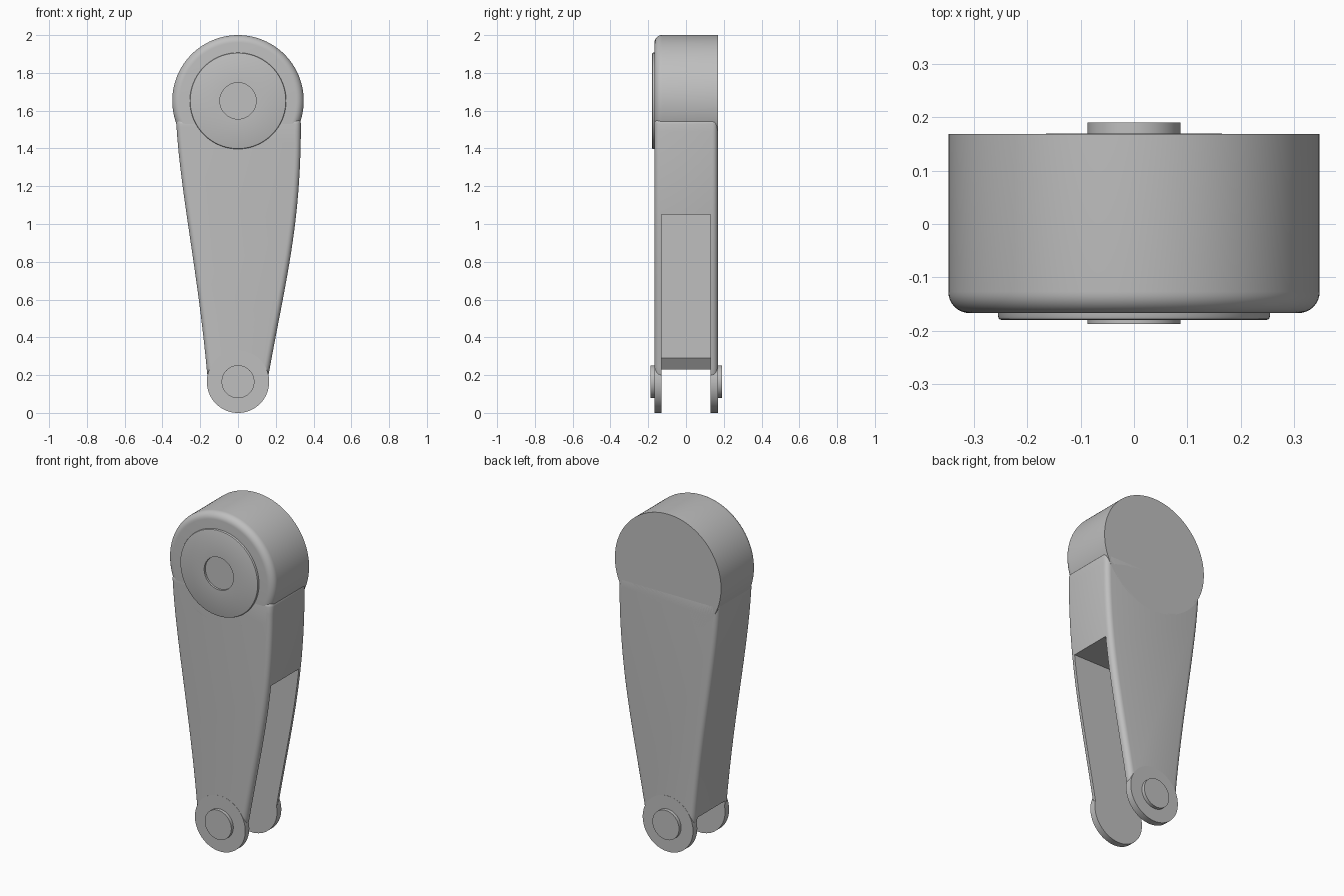
import bpy, math
from mathutils import Vector

cube = bpy.data.objects.get("Cube")
if cube:
    bpy.data.objects.remove(cube, do_unlink=True)

grey = bpy.data.materials.new("plain grey")
grey.use_nodes = True
GREY = (0.52, 0.52, 0.52, 1)
grey.diffuse_color = GREY
grey.node_tree.nodes["Principled BSDF"].inputs["Base Color"].default_value = GREY

HUB_Z, PIN_Z = 1.652, 0.165
FRONT, BACK, SLOT = -0.167, 0.169, 0.13


def make(name, verts, faces):
    mesh = bpy.data.meshes.new(name)
    mesh.from_pydata(verts, [], faces)
    mesh.materials.append(grey)
    ob = bpy.data.objects.new(name, mesh)
    bpy.context.collection.objects.link(ob)
    return ob


def activate(ob):
    bpy.ops.object.select_all(action='DESELECT')
    ob.select_set(True)
    bpy.context.view_layer.objects.active = ob


def smooth(ob, degrees=30):
    activate(ob)
    bpy.ops.object.shade_smooth_by_angle(angle=math.radians(degrees))


def lathe(name, profile, z, n=96):
    """Turn (radius, y) points, listed front to back, about a y axis at height z."""
    verts, faces = [], []
    for r, y in profile:
        for i in range(n):
            a = math.tau * i / n
            verts.append((r * math.cos(a), y, z + r * math.sin(a)))
    for k in range(len(profile) - 1):
        for i in range(n):
            j = (i + 1) % n
            faces.append((k * n + i, k * n + j, k * n + n + j, k * n + n + i))
    faces.append(tuple(range(n))[::-1])
    last = (len(profile) - 1) * n
    faces.append(tuple(range(last, last + n)))
    for f in range(len(faces)):
        faces[f] = faces[f][::-1]
    ob = make(name, verts, faces)
    smooth(ob)
    return ob


def prism(name, outline, y0, y1):
    """Extrude a counterclockwise (x, z) outline along y."""
    n = len(outline)
    verts = [(x, y, z) for y in (y0, y1) for x, z in outline]
    faces = [tuple(range(n)), tuple(range(2 * n - 1, n - 1, -1))]
    faces += [(i, i + n, (i + 1) % n + n, (i + 1) % n) for i in range(n)]
    return make(name, verts, faces)


def bezier(points, steps=24):
    a, b, c, d = (Vector(p) for p in points)
    out = []
    for i in range(steps + 1):
        t = i / steps
        s = 1 - t
        out.append(tuple(a * s**3 + b * 3 * s * s * t + c * 3 * s * t * t + d * t**3))
    return out


# Tapering arm, fuller on its left edge
left_edge = bezier([(0.158, 0.18), (0.25, 0.70), (0.335, 0.98), (0.333, 1.56)])
right_edge = bezier([(-0.328, 1.56), (-0.31, 1.18), (-0.21, 0.75), (-0.161, 0.18)])
arm = prism("arm", left_edge + right_edge, FRONT, BACK)
bevel = arm.modifiers.new("rounded edges", 'BEVEL')
bevel.width = 0.03
bevel.segments = 5
bevel.limit_method = 'ANGLE'
bevel.angle_limit = math.radians(40)
activate(arm)
bpy.ops.object.modifier_apply(modifier=bevel.name)

# Slot, open to the left and below, leaving a web on the right
slot = prism("slot_cutter",
             [(-0.5, -0.1), (0.6, -0.1), (0.6, 1.05), (-0.123, 1.05),
              (-0.123, 0.29), (-0.166, 0.23), (-0.5, 0.23)], -SLOT, SLOT)
slot.hide_render = True
cut = arm.modifiers.new("slot", 'BOOLEAN')
cut.operation = 'DIFFERENCE'
cut.solver = 'EXACT'
cut.object = slot
activate(arm)
bpy.ops.object.modifier_apply(modifier=cut.name)
bpy.data.objects.remove(slot, do_unlink=True)
smooth(arm)

# Hub with a rounded front rim
R, FILLET = 0.348, 0.04
rim = [(R - FILLET + FILLET * math.sin(a), FRONT + FILLET - FILLET * math.cos(a))
       for a in (math.pi / 2 * i / 8 for i in range(9))]
lathe("hub", rim + [(R, BACK)], HUB_Z, 128)

# Hub cap with a shallow centre recess
lathe("hub_cap", [(0.096, FRONT - 0.001), (0.096, -0.18), (0.248, -0.18),
                  (0.253, -0.178), (0.255, -0.173), (0.255, FRONT + 0.01)], HUB_Z)

# Fork ends and their pins
for name, inner, outer, tip in (("front", -SLOT, FRONT - 0.001, -0.187),
                                ("back", SLOT, BACK + 0.001, 0.19)):
    y0, y1 = sorted((inner, outer))
    lathe(name + "_fork_end", [(0.165, y0), (0.165, y1)], PIN_Z)
    mid = (inner + outer) / 2
    y0, y1 = sorted((mid, tip))
    lathe(name + "_pin", [(0.087, y0), (0.087, y1)], PIN_Z)
